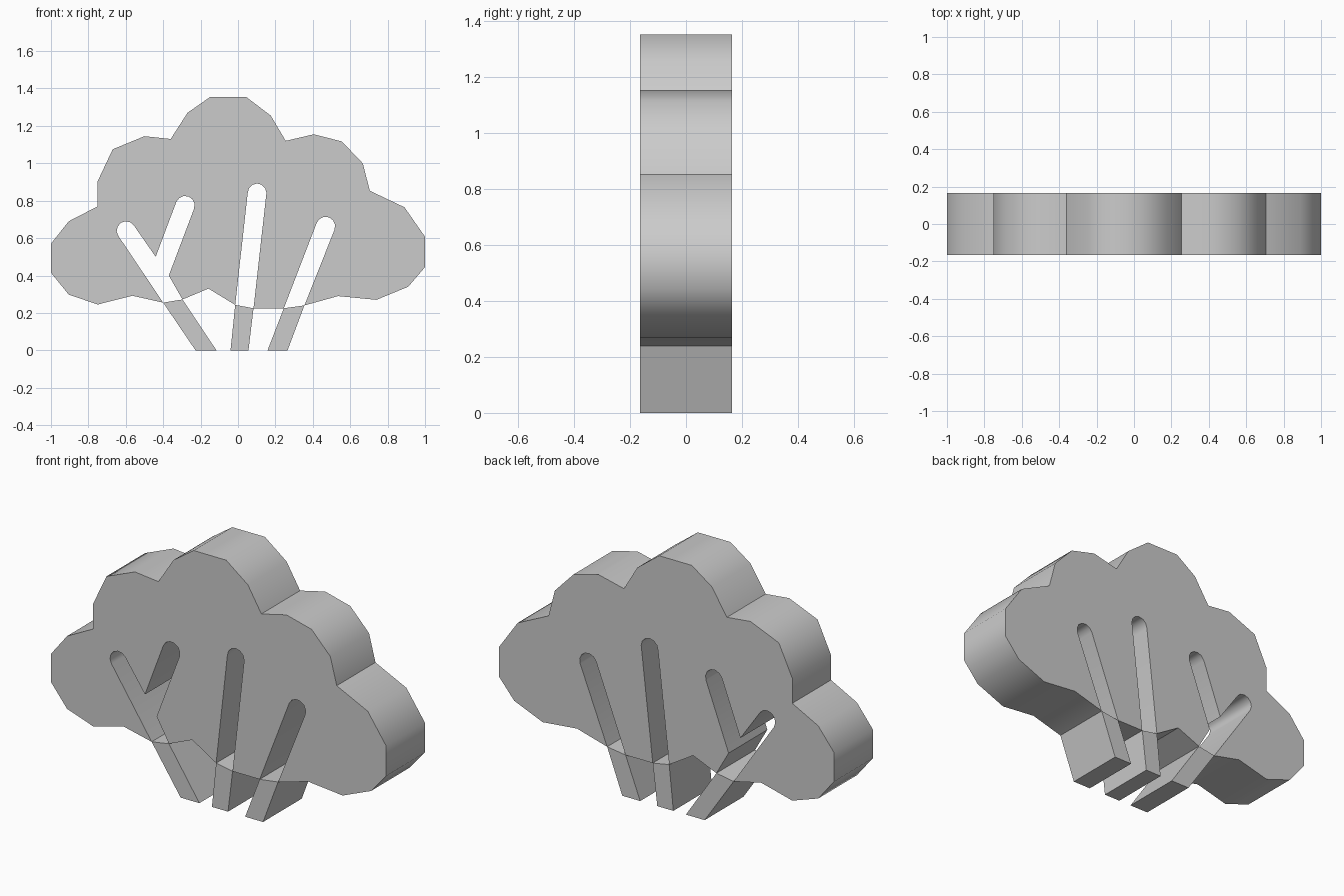
import bpy, bmesh, math
from mathutils import Vector

if "Cube" in bpy.data.objects:
    bpy.data.objects.remove(bpy.data.objects["Cube"])

DEPTH = 0.165  # half thickness


def cap(p, q, steps=6):
    """Half-round slot end running counter-clockwise from p to q."""
    c = (Vector(p) + Vector(q)) / 2
    r = Vector(p) - c
    side = Vector((-r.y, r.x))
    return [tuple(c + r * math.cos(a) + side * math.sin(a))
            for a in (math.pi * i / steps for i in range(steps + 1))]


def plate(name, outline):
    """Extrude a front-view outline through the full thickness."""
    bm = bmesh.new()
    face = bm.faces.new([bm.verts.new((x, -DEPTH, z)) for x, z in outline])
    ext = bmesh.ops.extrude_face_region(bm, geom=[face], use_keep_orig=True)
    verts = [g for g in ext["geom"] if isinstance(g, bmesh.types.BMVert)]
    bmesh.ops.translate(bm, verts=verts, vec=(0, 2 * DEPTH, 0))
    bmesh.ops.recalc_face_normals(bm, faces=bm.faces)
    mesh = bpy.data.meshes.new(name)
    bm.to_mesh(mesh)
    bm.free()
    ob = bpy.data.objects.new(name, mesh)
    bpy.context.collection.objects.link(ob)
    bpy.ops.object.select_all(action='DESELECT')
    ob.select_set(True)
    bpy.context.view_layer.objects.active = ob
    bpy.ops.object.shade_smooth_by_angle(angle=math.radians(45))
    return ob


# Slot mouths: left and right corner where each stem meets the crown
a_l, a_r = (-0.40, 0.255), (-0.297, 0.272)
b_l, b_r = (-0.015, 0.243), (0.083, 0.225)
c_l, c_r = (0.245, 0.225), (0.355, 0.24)

# Crown silhouette, clockwise from the left slot
puffs = [
    (-0.565, 0.292), (-0.75, 0.245), (-0.905, 0.298), (-1, 0.415),
    (-1, 0.57), (-0.905, 0.69), (-0.75, 0.77),
    (-0.75, 0.905), (-0.67, 1.075), (-0.5, 1.145), (-0.36, 1.13),
    (-0.27, 1.27), (-0.15, 1.354), (0.045, 1.354), (0.175, 1.255), (0.255, 1.12),
    (0.405, 1.155), (0.555, 1.117), (0.667, 1.0), (0.705, 0.853),
    (0.89, 0.765), (1, 0.607), (1, 0.445), (0.91, 0.34),
    (0.74, 0.27), (0.535, 0.29),
]
# Right, middle and forked left slots cut up into the crown
right_slot = [c_r] + cap((0.516, 0.645), (0.421, 0.682)) + [c_l]
middle_slot = [b_r] + cap((0.152, 0.842), (0.052, 0.842)) + [b_l]
left_slot = ([a_r, (-0.37, 0.40)] + cap((-0.235, 0.757), (-0.33, 0.793))
             + [(-0.44, 0.50)] + cap((-0.557, 0.668), (-0.64, 0.612)) + [a_l])

plate("crown", puffs + right_slot + middle_slot + [(-0.158, 0.33)] + left_slot)

# Stems below the crown
plate("stem_left", [a_l, a_r, (-0.115, 0), (-0.227, 0)])
plate("stem_middle", [b_l, b_r, (0.056, 0), (-0.04, 0)])
plate("stem_right", [c_l, c_r, (0.265, 0), (0.158, 0)])
